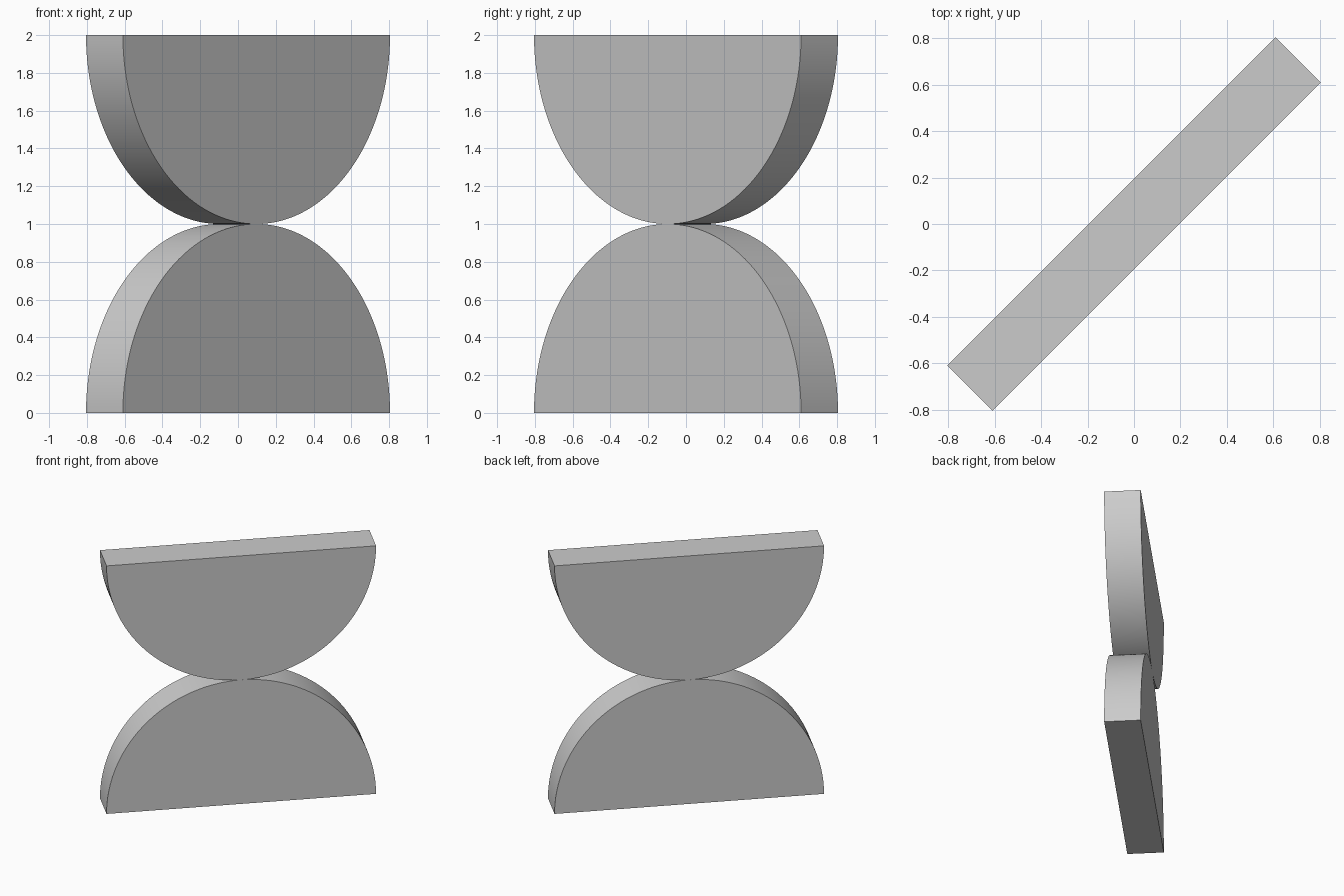
import bpy, bmesh
from math import pi, sin, cos, radians

if "Cube" in bpy.data.objects:
    bpy.data.objects.remove(bpy.data.objects["Cube"])

RADIUS, HALF_THICK, SEGMENTS = 1.0, 0.138, 96


def half_disc(name, base_z, direction):
    """Upright half disc: flat side at base_z, arc bulging up (1) or down (-1)."""
    bm = bmesh.new()
    angles = [pi * i / SEGMENTS for i in range(SEGMENTS + 1)]
    profile = [bm.verts.new((RADIUS * cos(a), -HALF_THICK,
                             base_z + direction * RADIUS * sin(a))) for a in angles]
    face = bm.faces.new(profile)
    result = bmesh.ops.extrude_face_region(bm, geom=[face])
    moved = [v for v in result["geom"] if isinstance(v, bmesh.types.BMVert)]
    bmesh.ops.translate(bm, verts=moved, vec=(0, 2 * HALF_THICK, 0))
    bmesh.ops.recalc_face_normals(bm, faces=bm.faces)
    mesh = bpy.data.meshes.new(name)
    bm.to_mesh(mesh)
    bm.free()
    obj = bpy.data.objects.new(name, mesh)
    bpy.context.collection.objects.link(obj)
    obj.rotation_euler.z = radians(45)
    # Smooth curved rim, crisp edges around the flat faces
    bpy.ops.object.select_all(action='DESELECT')
    obj.select_set(True)
    bpy.context.view_layer.objects.active = obj
    bpy.ops.object.shade_smooth_by_angle(angle=radians(30))


# Lower dome and the upturned half disc balanced on it
half_disc("lower_half_disc", 0.0, 1)
half_disc("upper_half_disc", 2.0, -1)
